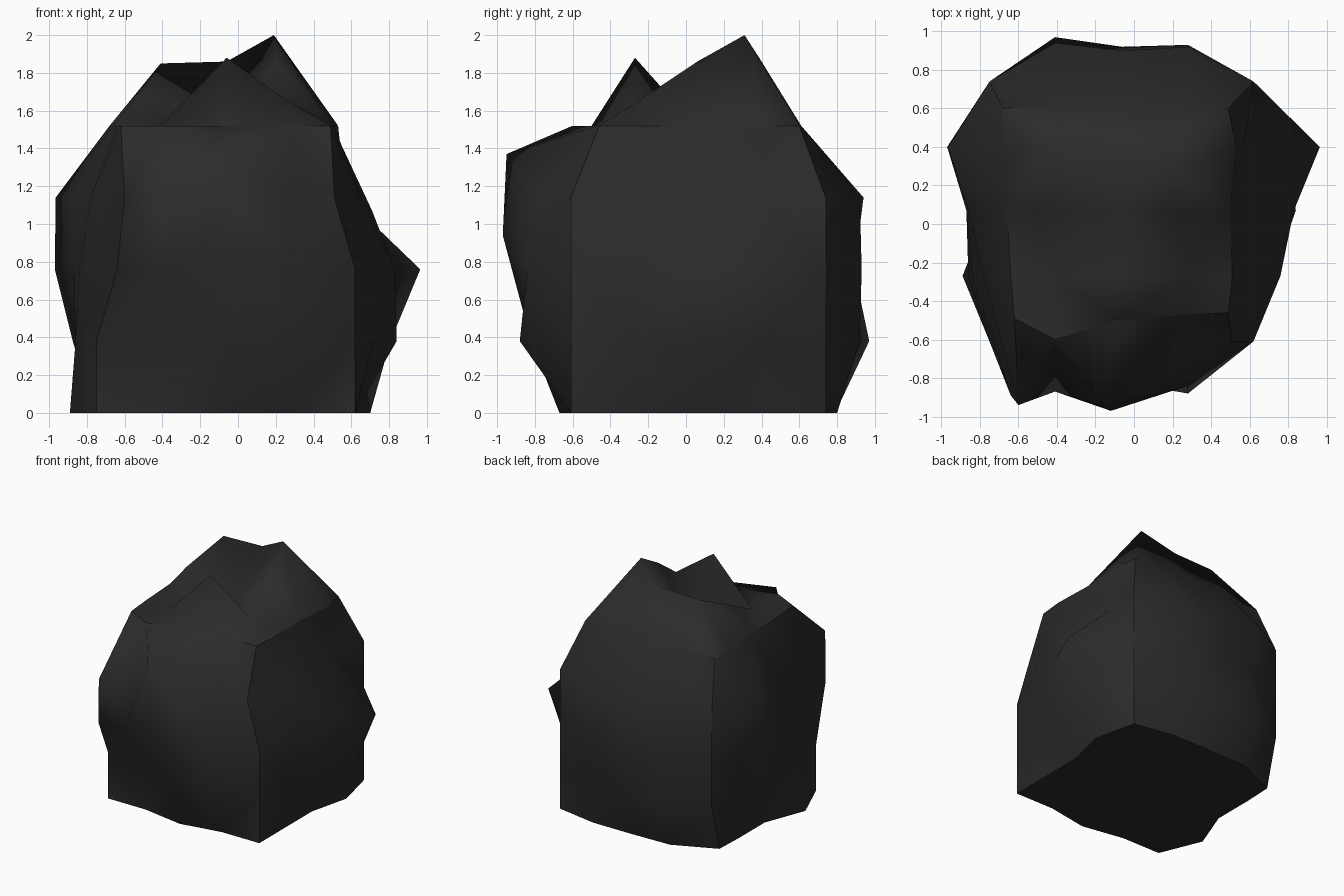
import bpy, bmesh

if "Cube" in bpy.data.objects:
    bpy.data.objects.remove(bpy.data.objects["Cube"])

# A rough boulder: a 4 x 4 x 4 block whose sides are pushed out by small tables
N = 4
XS = [-0.75, -0.41, -0.06, 0.28, 0.62]
YS = [-0.61, -0.27, 0.07, 0.40, 0.74]
ZS = [0.0, 0.38, 0.76, 1.14, 1.52]

# outward push of the three inner columns, one row per height from the ground up
FRONT = [(0, .06, 0), (.03, .21, .27), (.26, .27, .23), (.08, .34, .14), (-.01, -.11, -.14)]
BACK = [(.05, .06, .06), (.23, .18, .12), (.15, .17, .19), (.20, .16, .18), (-.13, -.13, -.13)]
LEFT = [(.14, .01, .01), (.11, .10, .125), (.09, .12, .22), (.03, .11, .215), (-.11, -.09, -.07)]
RIGHT = [(0, 0, .08), (.10, .22, .187), (.14, .21, .345), (.03, .10, -.05), (-.11, -.12, -.09)]
# rise of the inner top points, one row per depth from front to back
TOP = [(0, .36, .12), (.18, -.02, .34), (.33, .34, .48)]

pos = {}
for i in range(N + 1):
    for j in range(N + 1):
        for k in range(N + 1):
            x, y, z = XS[i], YS[j], ZS[k]
            if 0 < i < N and j in (0, N):
                y += BACK[k][i - 1] if j else -FRONT[k][i - 1]
            elif 0 < j < N and i in (0, N):
                x += RIGHT[k][j - 1] if i else -LEFT[k][j - 1]
            elif k == N and 0 < i < N and 0 < j < N:
                z += TOP[j - 1][i - 1]
            pos[i, j, k] = (x, y, z)

# corners drawn in at the shoulder, and the main crags
pos.update({
    (0, 0, 4): (-.62, -.49, 1.52), (4, 0, 4): (.49, -.46, 1.52),
    (0, 4, 4): (-.68, .60, 1.52), (4, 4, 4): (.49, .60, 1.52),
    (0, 0, 2): (-.64, -.89, .76), (0, 0, 3): (-.60, -.94, 1.14),
    (4, 0, 3): (.51, -.61, 1.14), (2, 0, 2): (-.12, -.97, .94),
    (2, 0, 3): (-.15, -.95, 1.37), (2, 0, 4): (-.09, -.50, 1.52),
    (1, 2, 4): (-.51, .07, 1.70), (3, 2, 4): (.21, .06, 1.86),
    (3, 3, 4): (.19, .31, 2.0), (4, 2, 3): (.71, .07, 1.07),
    (0, 4, 0): (-.75, .64, 0),
})

bm = bmesh.new()
verts = {}


def vert(key):
    if key not in verts:
        verts[key] = bm.verts.new(pos[key])
    return verts[key]


# skin the six sides of the block, with diagonals in a checker pattern
side_of = bm.faces.layers.int.new("side")
for axis in range(3):
    for side in (0, N):
        for a in range(N):
            for b in range(N):
                quad = []
                for da, db in ((0, 0), (1, 0), (1, 1), (0, 1)):
                    key = [a + da, b + db]
                    key.insert(axis, side)
                    quad.append(vert(tuple(key)))
                if (a + b + (axis == 1)) % 2:
                    quad = quad[1:] + quad[:1]
                p, q, r, s = quad
                for tri in ((p, q, r), (p, r, s)):
                    face = bm.faces.new(tri)
                    face[side_of] = axis * 2 + side // N
                    face.smooth = True
bmesh.ops.recalc_face_normals(bm, faces=bm.faces)

# crisp edges only where two sides of the block meet
for e in bm.edges:
    e.smooth = e.link_faces[0][side_of] == e.link_faces[1][side_of]
bm.faces.layers.int.remove(side_of)

mesh = bpy.data.meshes.new("boulder")
bm.to_mesh(mesh)
bm.free()
rock = bpy.data.objects.new("boulder", mesh)
bpy.context.collection.objects.link(rock)

coal = bpy.data.materials.new("charcoal black")
coal.diffuse_color = (0.024, 0.024, 0.024, 1)
coal.use_nodes = True
coal.node_tree.nodes["Principled BSDF"].inputs["Base Color"].default_value = coal.diffuse_color
mesh.materials.append(coal)
